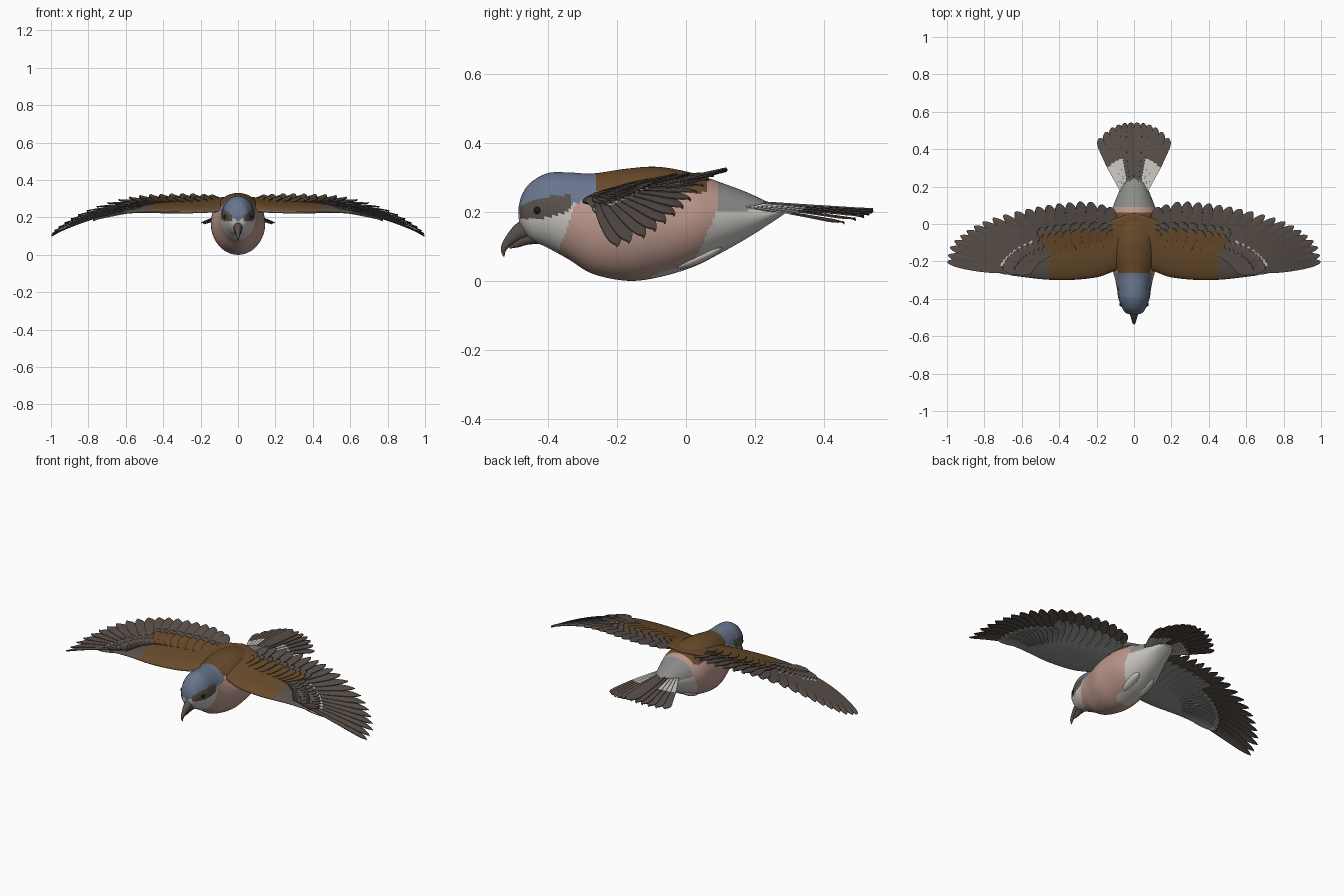
import bpy, bmesh, math
from mathutils import Vector

if "Cube" in bpy.data.objects:
    bpy.data.objects.remove(bpy.data.objects["Cube"])

COLOURS = {
    "dark_brown": (0.10, 0.08, 0.068),
    "chestnut": (0.14, 0.07, 0.024),
    "blue_grey": (0.14, 0.18, 0.27),
    "pink": (0.50, 0.31, 0.26),
    "pale": (0.58, 0.56, 0.53),
    "grey": (0.26, 0.26, 0.25),
    "eye_black": (0.01, 0.01, 0.01),
}
MATS = []
for name, rgb in COLOURS.items():
    m = bpy.data.materials.new(name)
    m.use_nodes = True
    m.diffuse_color = (*rgb, 1)
    bsdf = m.node_tree.nodes["Principled BSDF"]
    bsdf.inputs["Base Color"].default_value = (*rgb, 1)
    bsdf.inputs["Roughness"].default_value = 0.7
    MATS.append(m)
ID = {name: i for i, name in enumerate(COLOURS)}


def spline(table, t):
    """Catmull-Rom sample of a table of tuples, t from 0 to 1."""
    n = len(table) - 1
    i = min(int(t * n), n - 1)
    u = t * n - i
    p = [Vector(table[min(max(i + k, 0), n)]) for k in (-1, 0, 1, 2)]
    return (p[1] + (p[2] - p[0]) * (u / 2)
            + (p[0] * 2 - p[1] * 5 + p[2] * 4 - p[3]) * (u * u / 2)
            + (p[1] * 3 - p[0] - p[2] * 3 + p[3]) * (u ** 3 / 2))


def finish(name, bm, mirror=False, smooth=True, thickness=0):
    me = bpy.data.meshes.new(name)
    if smooth:
        bmesh.ops.recalc_face_normals(bm, faces=bm.faces)
    bm.to_mesh(me)
    bm.free()
    ob = bpy.data.objects.new(name, me)
    bpy.context.collection.objects.link(ob)
    for m in MATS:
        me.materials.append(m)
    if thickness:
        mod = ob.modifiers.new("thickness", "SOLIDIFY")
        mod.thickness = thickness
        mod.offset = 0
    if mirror:
        ob.modifiers.new("mirror", "MIRROR").use_mirror_merge = False
    if smooth:
        bpy.ops.object.select_all(action="DESELECT")
        ob.select_set(True)
        bpy.context.view_layer.objects.active = ob
        bpy.ops.object.shade_smooth_by_angle(angle=math.radians(50))
    return ob


def loft(bm, rings, rule):
    """Skin closed rings of points; rule(centre, normal) names the colour."""
    loops = [[bm.verts.new(p) for p in ring] for ring in rings]
    n = len(loops[0])
    faces = [bm.faces.new((a[i], a[(i + 1) % n], b[(i + 1) % n], b[i]))
             for a, b in zip(loops, loops[1:]) for i in range(n)]
    faces += [bm.faces.new(loops[0]), bm.faces.new(loops[-1])]
    bmesh.ops.recalc_face_normals(bm, faces=faces)
    for f in faces:
        f.material_index = ID[rule(f.calc_center_median(), f.normal)]


def angles(n):
    return [2 * math.pi * i / n for i in range(n)]


# Body and head: y, underside z, top z, half width
BODY = [(-.485, .18, .215, .015), (-.475, .15, .25, .045), (-.45, .12, .285, .062),
        (-.40, .095, .312, .083), (-.34, .062, .314, .092), (-.27, .02, .311, .108),
        (-.17, .0, .325, .14), (-.08, .01, .33, .145), (.02, .04, .312, .138),
        (.10, .08, .285, .11), (.18, .125, .255, .078), (.25, .17, .222, .055),
        (.29, .197, .208, .03)]


def body_colour(c, normal):
    y, z = c.y, c.z
    mask_mid = .2 + (y + .47) * .2
    if -.48 < y < -.335 and abs(z - mask_mid) < .018 + .012 * math.sin((y + .48) * 20):
        return "dark_brown"
    if y < -.26 and z > mask_mid - .005:
        return "blue_grey"
    if y < -.34 - (.17 - z) * .35:
        return "pale"
    if z > .255 and y < .06:
        return "chestnut"
    if y > .09 - max(0, .2 - z) * .45 or z < .05 + (y - .0) * .35 and y > -.1:
        return "grey" if z > .2 + (y - .1) * .05 else "pale"
    return "pink"


rings = []
for k in range(121):
    y, low, high, w = spline(BODY, k / 120)
    rings.append([(w * math.cos(a), y, (low + high) / 2 + (high - low) / 2 * math.sin(a))
                  for a in angles(72)])
bm = bmesh.new()
loft(bm, rings, body_colour)
finish("body", bm)

# Hooked bill: y, z, radius
UPPER = [(-.43, .16, .032), (-.475, .145, .027), (-.51, .118, .016),
         (-.528, .093, .009), (-.528, .07, .002)]
LOWER = [(-.42, .135, .028), (-.46, .124, .02), (-.49, .108, .012), (-.512, .096, .003)]
for name, path in (("upper_bill", UPPER), ("lower_bill", LOWER)):
    bm = bmesh.new()
    rings = []
    for k in range(17):
        y, z, r = spline(path, k / 16)
        ahead = spline(path, min(1, k / 16 + .02)) - spline(path, max(0, k / 16 - .02))
        d = Vector((ahead[0], ahead[1])).normalized()
        rings.append([(r * .85 * math.cos(a), y - d.y * r * math.sin(a),
                       z + d.x * r * math.sin(a)) for a in angles(16)])
    loft(bm, rings, lambda c, n: "dark_brown")
    finish(name, bm)


def ellipsoid(name, centre, size, colour, tilt=0):
    bm = bmesh.new()
    bmesh.ops.create_uvsphere(bm, u_segments=20, v_segments=12, radius=1)
    bmesh.ops.scale(bm, vec=size, verts=bm.verts)
    for f in bm.faces:
        f.material_index = ID[colour]
    for v in bm.verts:
        v.co = Vector((v.co.x, v.co.y, v.co.z + v.co.y * tilt)) + Vector(centre)
    finish(name, bm, mirror=True)


ellipsoid("eye", (.068, -.43, .204), (.011, .011, .011), "eye_black")
ellipsoid("leg_tuft", (.05, .035, .068), (.028, .07, .02), "pale", .4)


def wing_z(x, y):
    return .23 - .5 * max(0, x - .45) ** 2 + .22 * (y + .3)


def tail_z(x, y):
    return .215 - .06 * (y - .25) - .9 * x * x


# Wing arm: x, leading y, trailing y, half thickness
ARM = [(0, -.22, .06, .03), (.1, -.25, .03, .03), (.2, -.285, -.02, .026),
       (.35, -.3, -.05, .024), (.47, -.297, -.08, .018), (.58, -.285, -.15, .011),
       (.66, -.275, -.2, .004)]


def arm_colour(c, normal):
    if normal.z < -.25:
        return "grey"
    return "chestnut" if c.x < .46 else "dark_brown"


rings = []
for k in range(37):
    x, lead, trail, t = spline(ARM, k / 36)
    ring = []
    for a in angles(32):
        y = (lead + trail) / 2 - (trail - lead) / 2 * math.cos(a)
        ring.append((x, y, wing_z(x, y) + t * math.sin(a) * (.8 + .3 * math.cos(a))))
    rings.append(ring)
bm = bmesh.new()
loft(bm, rings, arm_colour)
finish("wing_arm", bm, mirror=True)


def feather(bm, base, tip, w, height, dz, rule, point=.75, rows=12):
    """Rounded blade laid on a height surface, tilted to overlap its neighbour."""
    d = (tip - base).normalized()
    side = Vector((d.y, -d.x))
    strips = []
    for k in range(rows + 1):
        s = math.sin(k / rows * math.pi / 2)
        half = w * (.55 + .45 * min(1, 2 * s))
        if s > point:
            half *= max(.1, math.sqrt(max(0, 1 - ((s - point) / (1 - point)) ** 2)))
        row = []
        for e in (-1, 0, 1):
            p = base.lerp(tip, s) + side * half * e
            z = height(p.x, p.y) + dz + e * .005 + (.002 if e == 0 else 0)
            row.append(bm.verts.new((p.x, p.y, z)))
        strips.append((s, row))
    for (s0, a), (s1, b) in zip(strips, strips[1:]):
        for i in (0, 1):
            f = bm.faces.new((a[i], a[i + 1], b[i + 1], b[i]))
            f.material_index = ID[rule((s0 + s1) / 2)]


# Flight feathers: base x, base y, tip x, tip y from body to wing tip
FAN = [(.11, -.12, .13, .09), (.2, -.13, .24, .118), (.3, -.14, .36, .113),
       (.38, -.15, .48, .097), (.43, -.16, .6, .072), (.47, -.18, .73, .038),
       (.5, -.2, .84, -.005), (.52, -.22, .92, -.058), (.535, -.235, .98, -.122),
       (.55, -.25, .997, -.203)]


def wing_row(name, count, reach, dz, width, colour):
    """One row of wing feathers; colour(t, s) with t along the wing, s along the blade."""
    bm = bmesh.new()
    for i in range(count):
        t = i / (count - 1)
        bx, by, tx, ty = spline(FAN, t)
        base, tip = Vector((bx, by)), Vector((tx, ty))
        feather(bm, base, base.lerp(tip, reach(t)), width, wing_z, dz,
                lambda s: colour(t, s), .72 if t < .5 else .55)
    finish(name, bm, mirror=True, smooth=False, thickness=.004)


wing_row("flight_feathers", 20, lambda t: 1, 0, .034,
         lambda t, s: "pale" if .5 < t < .9 and .25 < s < .42 else "dark_brown")
wing_row("greater_coverts", 20, lambda t: .56 if t < .45 else .34, .009, .03,
         lambda t, s: "dark_brown")
wing_row("lesser_coverts", 20, lambda t: .42 if t < .45 else .2, .016, .03,
         lambda t, s: "chestnut" if t < .45 else "dark_brown")
wing_row("under_coverts", 20, lambda t: .72 if t < .45 else .5, -.01, .034,
         lambda t, s: "pale" if t > .5 and s > .88 else "grey")

# Tail fan, middle feathers on top
bm = bmesh.new()
for i in range(6):
    u = (i + .5) / 5.5
    feather(bm, Vector((.055 * u, .17)), Vector((.185 * u, .542 - .085 * u ** 2.5)),
            .027, tail_z, .008 - .012 * u,
            lambda s: "pale" if u > .4 and s < .45 else "dark_brown", .85)
finish("tail_feathers", bm, mirror=True, smooth=False, thickness=.004)
